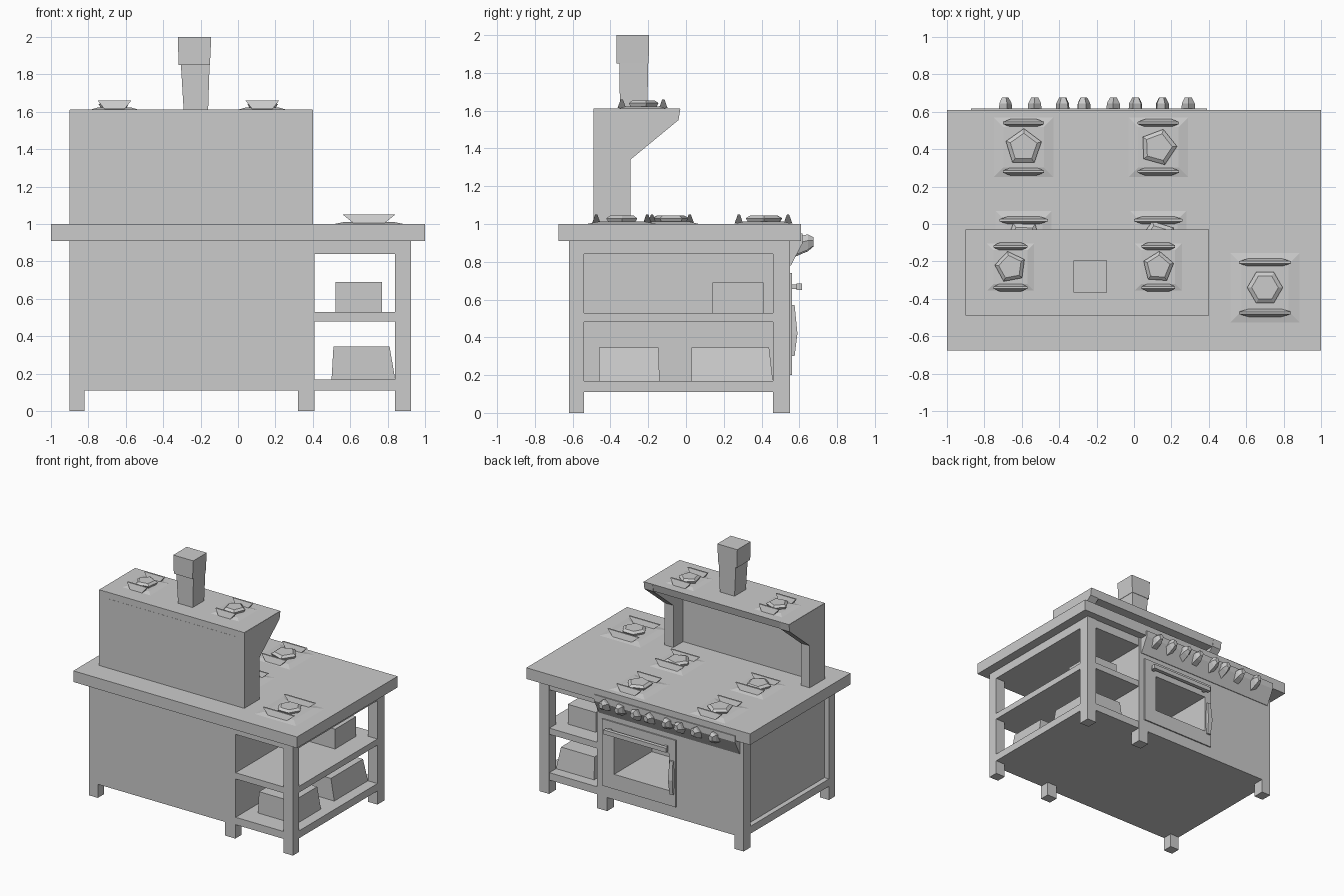
import bpy, bmesh
from math import cos, sin, pi, radians
from mathutils import Vector, Matrix

if "Cube" in bpy.data.objects:
    bpy.data.objects.remove(bpy.data.objects["Cube"])


def finish(name, bm):
    bmesh.ops.recalc_face_normals(bm, faces=bm.faces)
    me = bpy.data.meshes.new(name)
    bm.to_mesh(me)
    bm.free()
    ob = bpy.data.objects.new(name, me)
    bpy.context.collection.objects.link(ob)
    return ob


def loft(name, loops):
    """Skin equal-length point loops and cap both ends."""
    bm = bmesh.new()
    rings = [[bm.verts.new(p) for p in lp] for lp in loops]
    n = len(rings[0])
    for a, b in zip(rings, rings[1:]):
        for i in range(n):
            bm.faces.new((a[i], a[(i + 1) % n], b[(i + 1) % n], b[i]))
    bm.faces.new(rings[0])
    bm.faces.new(rings[-1])
    return finish(name, bm)


def rect(x0, x1, y0, y1, z):
    return [(x0, y0, z), (x1, y0, z), (x1, y1, z), (x0, y1, z)]


def box(name, x0, x1, y0, y1, z0, z1):
    return loft(name, [rect(x0, x1, y0, y1, z0), rect(x0, x1, y0, y1, z1)])


def prism_x(name, profile, x0, x1):
    """Extrude a (y, z) profile along x."""
    return loft(name, [[(x, y, z) for y, z in profile] for x in (x0, x1)])


def polygon(cx, cy, z, r, n, turn=0.0):
    return [(cx + r * cos(turn + 2 * pi * i / n), cy + r * sin(turn + 2 * pi * i / n), z)
            for i in range(n)]


def cut(ob, cutter):
    m = ob.modifiers.new("cut", 'BOOLEAN')
    m.operation, m.object, m.solver = 'DIFFERENCE', cutter, 'EXACT'
    bpy.context.view_layer.objects.active = ob
    bpy.ops.object.modifier_apply(modifier=m.name)
    bpy.data.objects.remove(cutter)


# Worktop and cabinet with a recessed left panel and an oven cavity
box("worktop", -1, 1, -.675, .61, .91, 1.0)
cabinet = box("cabinet", -.9, .41, -.62, .55, .11, .91)
cut(cabinet, box("panel_cutter", -1, -.86, -.54, .46, .17, .84))
cut(cabinet, box("oven_cutter", -.24, .25, .08, .7, .32, .62))

# Open shelf unit on the right
for name, z0, z1 in (("bottom_shelf", .11, .17), ("middle_shelf", .48, .53), ("top_rail", .84, .91)):
    box(name, .41, .925, -.615, .545, z0, z1)
for y0, y1 in ((-.62, -.54), (.46, .55)):
    box("shelf_post", .84, .925, y0, y1, .11, .91)

# Six feet
for x0, x1 in ((-.9, -.82), (.32, .41), (.84, .925)):
    for y0, y1 in ((-.62, -.54), (.46, .55)):
        box("foot", x0, x1, y0, y1, 0, .11)

# Storage boxes on the shelves, slightly tapered
box("upper_storage_box", .52, .77, .14, .41, .53, .69)
loft("front_storage_box", [rect(.5, .84, -.46, -.14, .17), rect(.51, .81, -.46, -.145, .345)])
loft("back_storage_box", [rect(.5, .84, .03, .46, .17), rect(.51, .81, .03, .44, .345)])

# Hood: back wall, two bracketed sides, top slab
box("hood_wall", -.9, .4, -.49, -.42, 1.0, 1.56)
side = [(-.49, 1.0), (-.295, 1.0), (-.295, 1.34), (-.04, 1.55), (-.03, 1.61), (-.49, 1.61)]
for x0, x1 in ((-.9, -.82), (.32, .4)):
    prism_x("hood_side", side, x0, x1)
prism_x("hood_top", [(-.489, 1.54), (-.045, 1.55), (-.03, 1.612), (-.489, 1.612)], -.899, .399)

# Chimney flue with a wider cap
loft("chimney", [rect(-.29, -.16, -.35, -.205, 1.6), rect(-.305, -.152, -.352, -.2, 1.85),
                 rect(-.317, -.15, -.367, -.198, 1.851), rect(-.322, -.143, -.367, -.195, 2.0)])


# Burners: shallow tray, faceted cap, and grate bars either side
def burner(x, y, z, r, tray, bar_x, bar_y, sides, turn):
    loft("burner_tray", [rect(x - tray, x + tray, y - tray, y + tray, z - .005),
                         rect(x - tray * .6, x + tray * .6, y - tray * .6, y + tray * .6, z + .012)])
    loft("burner_cap", [polygon(x, y, z, r * .8, sides, turn), polygon(x, y, z + .03, r, sides, turn),
                        polygon(x, y, z + .045, r * .75, sides, turn)])
    for s in (-1, 1):
        b = y + s * bar_y
        loft("grate_bar", [rect(x - bar_x * .6, x + bar_x * .6, b - .022, b + .022, z + .005),
                           rect(x - bar_x, x + bar_x, b - .006, b + .006, z + .05)])


burner(.7, -.34, 1.0, .095, .21, .14, .135, 6, 0)
for i, x in enumerate((-.59, .13)):
    burner(x, .41, 1.0, .1, .18, .11, .13, 5, .3 + i)
    burner(x, -.08, 1.0, .1, .17, .13, .1, 5, .9 + i)
for i, x in enumerate((-.66, .13)):
    burner(x, -.23, 1.61, .085, .15, .09, .11, 5, .5 + i)

# Sloping control panel
prism_x("control_panel", [(.54, .95), (.618, .95), (.618, .9), (.555, .78), (.54, .78)], -.87, .39)

# Row of faceted knobs, tapering outward
for i, x in enumerate((-.69, -.53, -.38, -.27, -.11, .01, .15, .29)):
    loft("knob", [[(x + r * cos(a), y, .89 + dz + 1.25 * r * sin(a))
                   for a in [.4 * i + 2 * pi * k / 5 for k in range(5)]]
                  for r, y, dz in ((.042, .58, -.01), (.036, .645, .01), (.02, .675, .015))])

# Oven door handle with two brackets, and upright handle beside the window
prism_x("door_handle", [(.585, .65), (.615, .65), (.615, .685), (.585, .685)], -.25, .31)
for x in (-.23, .27):
    box("handle_bracket", x, x + .025, .54, .6, .655, .68)
loft("upright_handle", [rect(-.285, -.255, .54, .575, .3), rect(-.29, -.25, .54, .59, .42),
                        rect(-.285, -.255, .54, .575, .57)])

# Thin oven door frame around the window
for name, x0, x1, z0, z1 in (("door_rail_top", -.3, .36, .62, .74), ("door_rail_bottom", -.3, .36, .2, .32),
                             ("door_stile_left", -.3, -.24, .32, .62), ("door_stile_right", .25, .36, .32, .62)):
    box(name, x0, x1, .545, .56, z0, z1)
